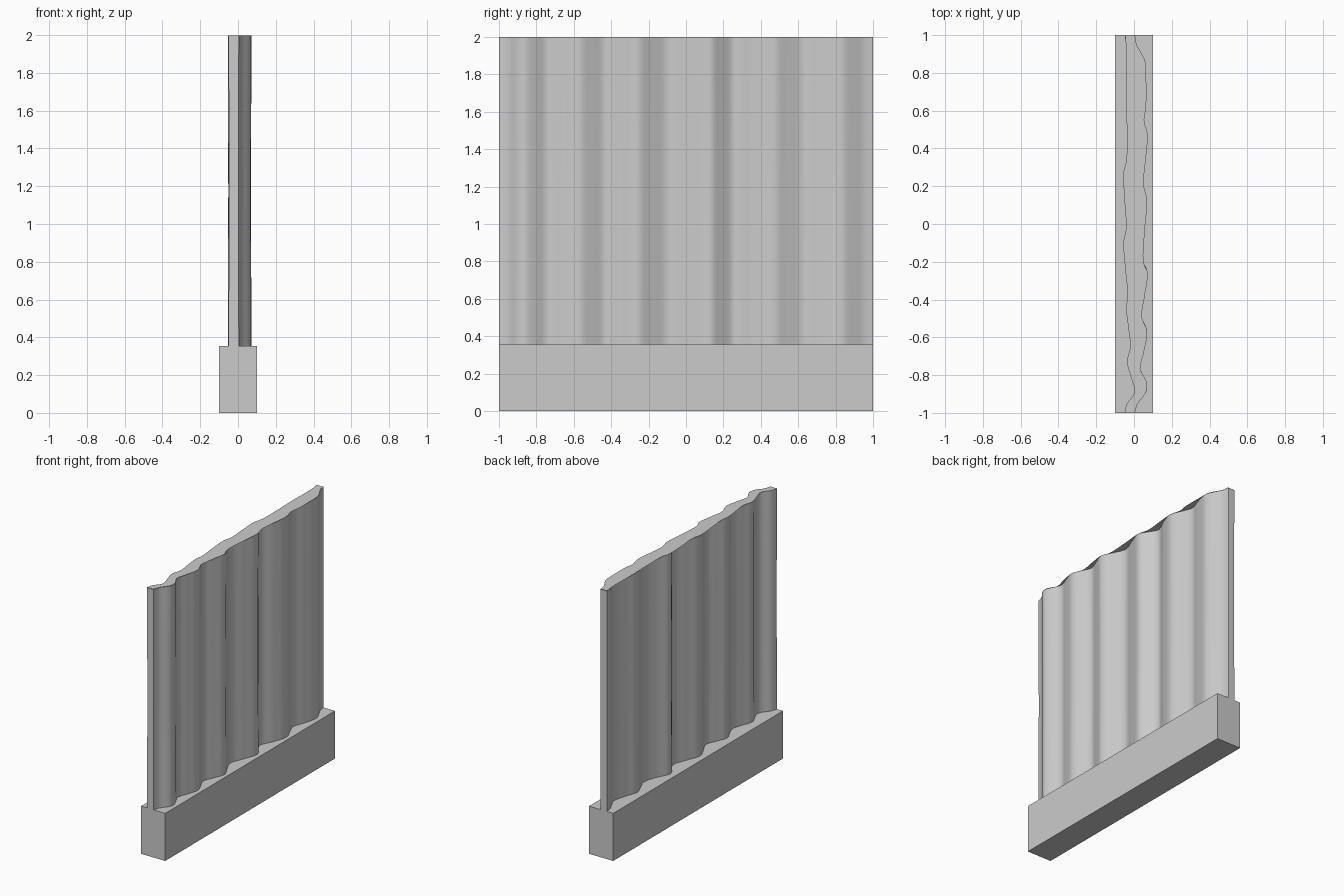
import bpy, bmesh, math

if "Cube" in bpy.data.objects:
    bpy.data.objects.remove(bpy.data.objects["Cube"])

# base block
bpy.ops.mesh.primitive_cube_add(size=1, location=(0, 0, 0.1775))
base = bpy.context.object
base.name = "base"
base.scale = (0.2, 2, 0.355)
bpy.ops.object.transform_apply(location=True, scale=True)

# profiles seen from above: (y, x)
# right face of the corrugated sheet; the left face is the same wave shifted
WAVE = [(-1, .004), (-.95, .02), (-.9, .058), (-.86, .07), (-.81, .053), (-.74, .022),
        (-.66, .046), (-.57, .07), (-.50, .043), (-.43, .014), (-.35, .042), (-.26, .072),
        (-.18, .036), (-.09, .0), (.02, .036), (.13, .069), (.19, .036), (.26, .0),
        (.36, .042), (.47, .072), (.55, .042), (.63, .014), (.72, .04), (.83, .065),
        (.9, .038), (.95, .014), (1, .005)]
# outline of the flat top, which bridges the hollows of the wave
CAP_LEFT = [(-1, -.05), (-.95, -.037), (-.91, -.006), (-.88, .003), (-.82, -.013), (-.73, -.037),
            (-.65, -.02), (-.55, -.03), (-.45, -.041), (-.37, -.034), (-.25, -.045), (-.1, -.056),
            (-.02, -.042), (.12, -.05), (.27, -.056), (.34, -.04), (.5, -.038), (.7, -.042),
            (.9, -.04), (1, -.047)]
CAP_RIGHT = [(-1, .004), (-.95, .02), (-.9, .058), (-.85, .07), (-.81, .055), (-.77, .033),
             (-.68, .052), (-.57, .07), (-.49, .042), (-.38, .057), (-.26, .072),
             (-.2, .05), (-.05, .056), (.13, .069), (.21, .051), (.32, .06), (.47, .072),
             (.55, .054), (.62, .064), (.8, .064), (.86, .06), (.91, .036), (.95, .014), (1, .005)]
THICK = 0.054


def curve(pts, y):
    """Smooth interpolation of x through the profile points."""
    n = len(pts)
    i = next((k for k in range(n - 1) if y <= pts[k + 1][0]), n - 2)

    def slope(k):
        a, b = pts[max(k - 1, 0)], pts[min(k + 1, n - 1)]
        return (b[1] - a[1]) / (b[0] - a[0])
    (y0, x0), (y1, x1) = pts[i], pts[i + 1]
    h = y1 - y0
    t = (y - y0) / h
    return ((2*t**3 - 3*t**2 + 1) * x0 + (t**3 - 2*t**2 + t) * h * slope(i)
            + (3*t**2 - 2*t**3) * x1 + (t**3 - t**2) * h * slope(i + 1))


def add_object(name, bm):
    bmesh.ops.recalc_face_normals(bm, faces=bm.faces)
    mesh = bpy.data.meshes.new(name)
    bm.to_mesh(mesh)
    bm.free()
    ob = bpy.data.objects.new(name, mesh)
    bpy.context.collection.objects.link(ob)
    return ob


N, M = 120, 8
ys = [-1 + 2 * i / N for i in range(N + 1)]

# corrugated sheet: closed rings stacked in height, slightly flattened half way up
outline = [(curve(WAVE, y), y) for y in ys]
outline += [(x - THICK, y) for x, y in reversed(outline)]
bm = bmesh.new()
rings = []
for j in range(M + 1):
    t = j / M
    s = 1 - 0.04 * math.sin(math.pi * t)
    rings.append([bm.verts.new((x * s, y, 0.355 + 1.644 * t)) for x, y in outline])
L = len(outline)
for a, b in zip(rings, rings[1:]):
    for i in range(L):
        k = (i + 1) % L
        bm.faces.new((a[i], a[k], b[k], b[i]))
panel = add_object("corrugated_panel", bm)
bpy.ops.object.select_all(action='DESELECT')
panel.select_set(True)
bpy.context.view_layer.objects.active = panel
bpy.ops.object.shade_smooth_by_angle(angle=math.radians(35))

# paper-thin flat top spanning the hollows
bm = bmesh.new()
row = [[bm.verts.new((curve(p, y), y, 2)) for y in ys] for p in (CAP_LEFT, CAP_RIGHT)]
for i in range(N):
    bm.faces.new((row[0][i], row[1][i], row[1][i + 1], row[0][i + 1]))
add_object("panel_top", bm)
